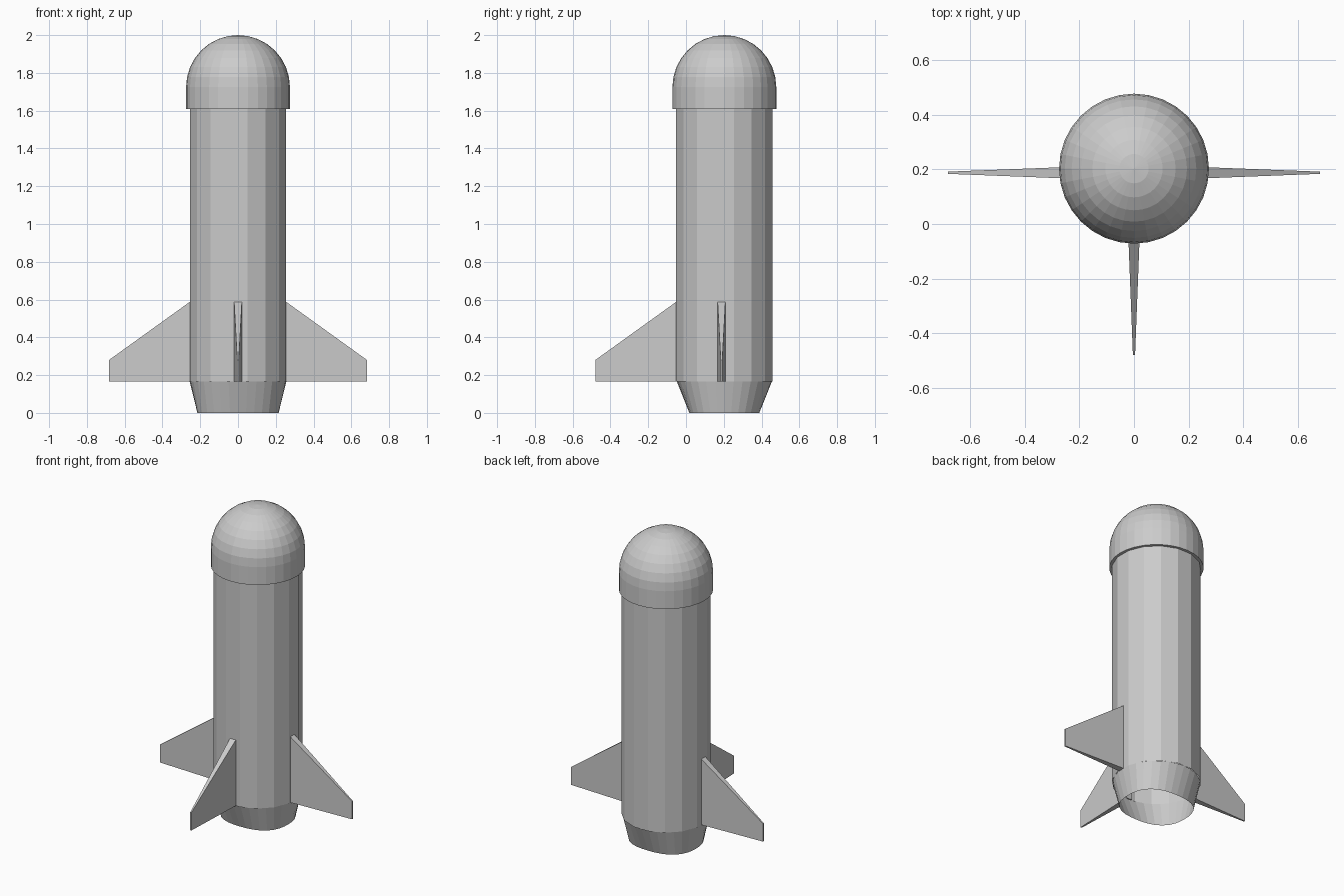
import bpy, bmesh
from math import sin, cos, pi, radians
from mathutils import Matrix

if "Cube" in bpy.data.objects:
    bpy.data.objects.remove(bpy.data.objects["Cube"])

AXIS_Y = 0.203  # rocket's long axis is offset behind the origin


def finish(bm, name):
    bmesh.ops.recalc_face_normals(bm, faces=bm.faces)
    mesh = bpy.data.meshes.new(name)
    bm.to_mesh(mesh)
    bm.free()
    obj = bpy.data.objects.new(name, mesh)
    bpy.context.collection.objects.link(obj)
    return obj


def loft(name, rings, sides, phase=0.0, tip=None, cap_bottom=False):
    """Skin rings of (x radius, y radius, z, superellipse power)."""
    bm = bmesh.new()
    loops = []
    for rx, ry, z, power in rings:
        loop = []
        for i in range(sides):
            a = 2 * pi * i / sides + phase
            c, s = cos(a), sin(a)
            k = (abs(c) ** power + abs(s) ** power) ** (-1 / power)
            loop.append(bm.verts.new((rx * c * k, AXIS_Y + ry * s * k, z)))
        loops.append(loop)
    for lo, hi in zip(loops, loops[1:]):
        for i in range(sides):
            j = (i + 1) % sides
            bm.faces.new((lo[i], lo[j], hi[j], hi[i]))
    if tip is not None:
        top = bm.verts.new((0, AXIS_Y, tip))
        for i in range(sides):
            bm.faces.new((loops[-1][i], loops[-1][(i + 1) % sides], top))
    if cap_bottom:
        bm.faces.new(loops[0])
    return finish(bm, name)


def fin(name, angle, y):
    """Swept fin, thick at the root and thin at the tip."""
    profile = [(0.245, 0.165, 0.021), (0.683, 0.165, 0.004),
               (0.683, 0.28, 0.004), (0.245, 0.595, 0.021)]
    bm = bmesh.new()
    left = [bm.verts.new((r, -t, z)) for r, z, t in profile]
    right = [bm.verts.new((r, t, z)) for r, z, t in profile]
    bm.faces.new(left)
    bm.faces.new(right[::-1])
    for i in range(4):
        j = (i + 1) % 4
        bm.faces.new((left[i], right[i], right[j], left[j]))
    bm.transform(Matrix.Translation((0, y, 0)) @ Matrix.Rotation(radians(angle), 4, 'Z'))
    return finish(bm, name)


# Sixteen-sided body tube
loft("body_tube", [(0.26, 0.26, 0.165, 2), (0.26, 0.26, 1.615, 2)], 16, pi / 16)

# Round nose cap with a short skirt
R, base = 0.275, 1.725
dome = [(R, R, 1.61, 2)]
dome += [(R * cos(pi / 16 * i), R * cos(pi / 16 * i), base + R * sin(pi / 16 * i), 2)
         for i in range(8)]
loft("nose_cap", dome, 32, tip=base + R, cap_bottom=True)

# Open exhaust skirt, narrowing to a squarish oval
loft("exhaust_skirt", [(0.215, 0.185, 0.0, 2.5), (0.256, 0.252, 0.167, 2)], 32)

# Three fins: two at the sides, one in front
for name, angle, y in (("right_fin", 0, 0.188), ("left_fin", 180, 0.188),
                       ("front_fin", -90, AXIS_Y)):
    fin(name, angle, y)
